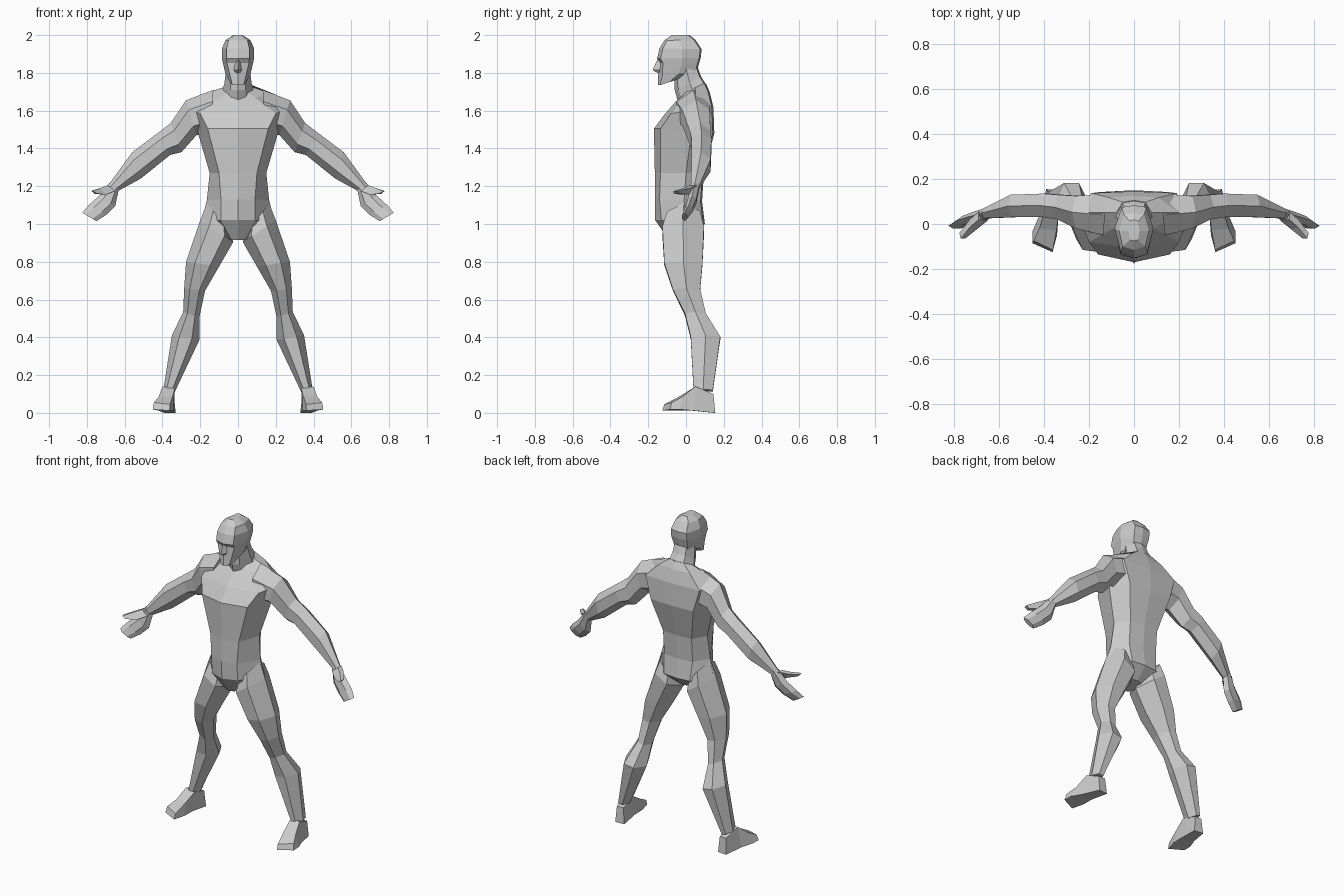
import bpy, bmesh


def loft(name, rings, mirror=False):
    """Skin a list of equal-sized point rings and cap both ends."""
    bm = bmesh.new()
    rows = [[bm.verts.new(p) for p in r] for r in rings]
    n = len(rows[0])
    for a, b in zip(rows, rows[1:]):
        for i in range(n):
            j = (i + 1) % n
            bm.faces.new((a[i], a[j], b[j], b[i]))
    bm.faces.new(rows[0])
    bm.faces.new(rows[-1])
    bmesh.ops.recalc_face_normals(bm, faces=bm.faces)
    me = bpy.data.meshes.new(name)
    bm.to_mesh(me)
    bm.free()
    ob = bpy.data.objects.new(name, me)
    bpy.context.collection.objects.link(ob)
    if mirror:
        mod = ob.modifiers.new("Mirror", 'MIRROR')
        mod.use_mirror_merge = False
    return ob


def body_ring(zf, zb, yf, yfs, xf, xs, ys, xb, yb):
    """Symmetric eight-point ring: front, front corner, side, back corner, back."""
    half = [(xf, yfs, zf), (xs, ys, (zf + zb) / 2), (xb, yb - 0.008, zb)]
    return ([(0, yf, zf)] + half + [(0, yb, zb)]
            + [(-x, y, z) for x, y, z in reversed(half)])


def limb_ring(xo, zo, xi, zi, y0, y1):
    """Six-sided limb section from an outer to an inner edge, y0 front to y1 back."""
    def at(t, y):
        return (xo + (xi - xo) * t, y, zo + (zi - zo) * t)
    m = (y0 + y1) / 2
    return [at(0, m), at(.27, y1), at(.73, y1), at(1, m), at(.73, y0), at(.27, y0)]


# Torso, crotch to neck base
loft("torso", [body_ring(*r) for r in (
    (.915, .93, -.09, -.08, .03, .06, -.02, .03, .03),
    (1.02, 1.00, -.163, -.13, .09, .195, .0, .09, .10),
    (1.13, 1.12, -.165, -.14, .09, .165, -.01, .10, .085),
    (1.27, 1.27, -.165, -.135, .10, .15, .0, .10, .095),
    (1.505, 1.48, -.17, -.135, .16, .215, .03, .15, .15),
    (1.585, 1.62, -.11, -.08, .20, .25, .04, .19, .145),
    (1.67, 1.70, -.035, -.02, .09, .20, .05, .11, .125),
    (1.70, 1.745, -.01, .0, .05, .08, .05, .05, .105))])

# Neck
loft("neck", [body_ring(*r) for r in (
    (1.655, 1.74, -.045, -.02, .04, .085, .04, .05, .105),
    (1.71, 1.78, -.06, -.04, .04, .072, .02, .045, .08),
    (1.80, 1.85, -.06, -.05, .04, .062, .0, .04, .055))])

# Head with recessed eye line
loft("head", [body_ring(*r) for r in (
    (1.735, 1.765, -.147, -.138, .03, .042, -.09, .03, -.04),
    (1.785, 1.80, -.148, -.125, .042, .066, -.04, .045, .055),
    (1.852, 1.852, -.138, -.122, .058, .08, -.02, .052, .07),
    (1.875, 1.88, -.153, -.135, .06, .085, -.02, .055, .078),
    (1.93, 1.925, -.14, -.122, .06, .086, -.02, .055, .083),
    (1.972, 1.975, -.115, -.10, .05, .066, -.03, .045, .05),
    (2.0, 2.0, -.075, -.07, .018, .024, -.03, .018, .02))])

# Nose
loft("nose", [
    [(-.011, -.13, 1.87), (0, -.152, 1.87), (.011, -.13, 1.87)],
    [(-.022, -.135, 1.815), (0, -.177, 1.815), (.022, -.135, 1.815)],
    [(-.014, -.135, 1.80), (0, -.15, 1.80), (.014, -.135, 1.80)]])

# Arms, shoulder to wrist
loft("arms", [limb_ring(*r) for r in (
    (.13, 1.71, .15, 1.48, -.05, .13),
    (.275, 1.655, .22, 1.47, -.02, .125),
    (.355, 1.535, .30, 1.38, .02, .13),
    (.42, 1.485, .36, 1.365, .03, .135),
    (.56, 1.38, .515, 1.24, .03, .13),
    (.68, 1.215, .635, 1.175, .025, .07))], True)

# Hands
loft("hands", [limb_ring(*r) for r in (
    (.68, 1.218, .632, 1.178, .022, .07),
    (.735, 1.15, .65, 1.095, .01, .055),
    (.79, 1.10, .695, 1.05, -.005, .035),
    (.825, 1.06, .75, 1.015, -.02, .005))], True)

# Thumbs
loft("thumbs", [
    [(.65, .05, 1.175), (.69, .055, 1.205), (.69, .02, 1.205), (.65, .015, 1.175)],
    [(.70, .02, 1.155), (.73, .02, 1.19), (.73, -.015, 1.19), (.70, -.025, 1.155)],
    [(.76, -.04, 1.16), (.776, -.04, 1.175), (.77, -.065, 1.175), (.75, -.065, 1.162)]], True)

# Legs, hip to ankle
loft("legs", [limb_ring(*r) for r in (
    (.165, 1.11, .04, .95, -.10, .075),
    (.20, 1.02, .025, .905, -.125, .095),
    (.275, .80, .10, .775, -.115, .087),
    (.285, .66, .175, .645, -.07, .075),
    (.29, .535, .205, .505, -.005, .105),
    (.35, .41, .205, .385, .025, .182),
    (.395, .125, .335, .11, .04, .142))], True)

# Feet, heel to toe
loft("feet", [
    [(.33, .15, 0), (.39, .155, 0), (.385, .145, .10), (.34, .145, .10)],
    [(.34, .03, .012), (.42, .04, .012), (.40, .05, .14), (.335, .04, .13)],
    [(.342, -.05, .012), (.45, -.03, .018), (.42, -.02, .085), (.345, -.03, .09)],
    [(.362, -.125, .012), (.452, -.085, .018), (.445, -.075, .055), (.36, -.115, .045)]], True)
